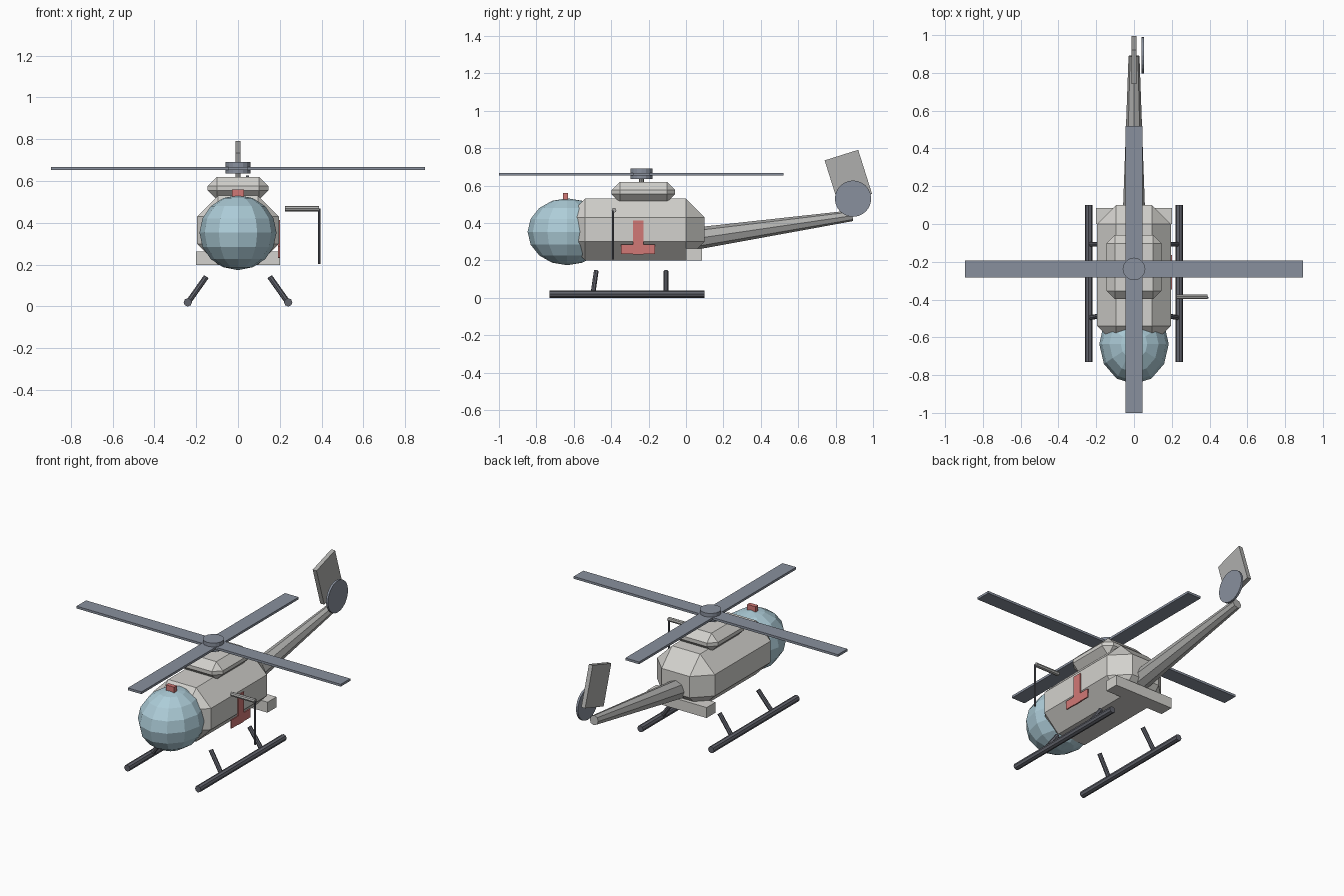
import bpy
import bmesh
from math import radians
from mathutils import Vector, Matrix

cube = bpy.data.objects.get("Cube")
if cube:
    bpy.data.objects.remove(cube, do_unlink=True)


def material(name, rgb):
    mat = bpy.data.materials.new(name)
    mat.use_nodes = True
    color = (*rgb, 1)
    mat.diffuse_color = color
    mat.node_tree.nodes["Principled BSDF"].inputs["Base Color"].default_value = color
    return mat


light_grey = material("light grey", (0.65, 0.64, 0.61))
mid_grey = material("mid grey", (0.43, 0.43, 0.42))
slate = material("slate", (0.25, 0.28, 0.34))
dark_grey = material("dark grey", (0.12, 0.125, 0.15))
glass = material("pale blue glass", (0.42, 0.61, 0.69))
red = material("red", (0.64, 0.19, 0.18))


def add_object(name, bm, mat):
    mesh = bpy.data.meshes.new(name)
    bm.to_mesh(mesh)
    bm.free()
    mesh.materials.append(mat)
    obj = bpy.data.objects.new(name, mesh)
    bpy.context.collection.objects.link(obj)
    return obj


def box(name, center, size, mat, chamfer=0, tilt=0):
    """Box with optional chamfered edges and a tilt about x."""
    bm = bmesh.new()
    bmesh.ops.create_cube(bm, size=1, matrix=Matrix.Diagonal((*size, 1)))
    if chamfer:
        bmesh.ops.bevel(bm, geom=bm.edges[:], offset=chamfer, segments=1,
                        affect='EDGES', profile=0.5)
    bm.transform(Matrix.Translation(center) @ Matrix.Rotation(radians(tilt), 4, 'X'))
    return add_object(name, bm, mat)


def rod(name, start, end, r1, mat, r2=None, sides=8):
    """Straight or tapered cylinder between two points."""
    a, b = Vector(start), Vector(end)
    turn = (b - a).to_track_quat('Z', 'Y').to_matrix().to_4x4()
    bm = bmesh.new()
    bmesh.ops.create_cone(bm, cap_ends=True, segments=sides, radius1=r1,
                          radius2=r1 if r2 is None else r2, depth=(b - a).length,
                          matrix=Matrix.Translation((a + b) / 2) @ turn)
    return add_object(name, bm, mat)


# Fuselage and engine housing
box("fuselage", (0, -0.27, 0.365), (0.39, 0.74, 0.33), light_grey, chamfer=0.1)
box("engine_housing", (0, -0.228, 0.565), (0.29, 0.34, 0.11), light_grey, chamfer=0.044)

# Cockpit bubble
bm = bmesh.new()
bmesh.ops.create_uvsphere(bm, u_segments=12, v_segments=8, radius=1,
                          matrix=Matrix.Translation((0, -0.635, 0.353))
                          @ Matrix.Diagonal((0.184, 0.212, 0.179, 1)))
add_object("cockpit_bubble", bm, glass)
box("warning_beacon", (0, -0.645, 0.54), (0.056, 0.026, 0.04), red)

# Tail boom, fin, tail rotor and rear crossbar
rod("tail_boom", (0, 0, 0.309), (0, 0.89, 0.439), 0.061, mid_grey, r2=0.029)
box("tail_fin", (0, 0.868, 0.645), (0.026, 0.188, 0.247), mid_grey, tilt=17.5)
rod("tail_rotor", (0.039, 0.893, 0.53), (0.052, 0.893, 0.53), 0.097, slate, sides=24)
box("rear_crossbar", (0, 0.043, 0.231), (0.4, 0.086, 0.064), light_grey)

# Main rotor
rod("rotor_mast", (0, -0.238, 0.6), (0, -0.238, 0.65), 0.013, mid_grey)
rod("rotor_hub", (0, -0.238, 0.636), (0, -0.238, 0.69), 0.06, slate, sides=16)
box("rotor_blade_across", (0, -0.238, 0.66), (1.79, 0.092, 0.014), slate)
box("rotor_blade_along", (0, -0.24, 0.66), (0.092, 1.52, 0.014), slate)

# Landing skids and their struts
for side, label in ((1, "left"), (-1, "right")):
    rod(label + "_skid", (side * 0.24, -0.73, 0.02), (side * 0.24, 0.1, 0.02),
        0.02, dark_grey)
    for end, foot_y, top_y in (("front", -0.497, -0.48), ("rear", -0.107, -0.107)):
        rod(f"{label}_{end}_strut", (side * 0.235, foot_y, 0.025),
            (side * 0.152, top_y, 0.142), 0.013, dark_grey)

# Rescue hoist on the left side
rod("hoist_arm", (0.225, -0.385, 0.468), (0.388, -0.385, 0.468), 0.013, mid_grey)
rod("hoist_cable", (0.389, -0.39, 0.204), (0.389, -0.39, 0.468), 0.006, dark_grey)

# Red side marking
box("marking_upright", (0.196, -0.255, 0.323), (0.009, 0.056, 0.182), red)
box("marking_bar", (0.196, -0.256, 0.26), (0.008, 0.182, 0.052), red)
